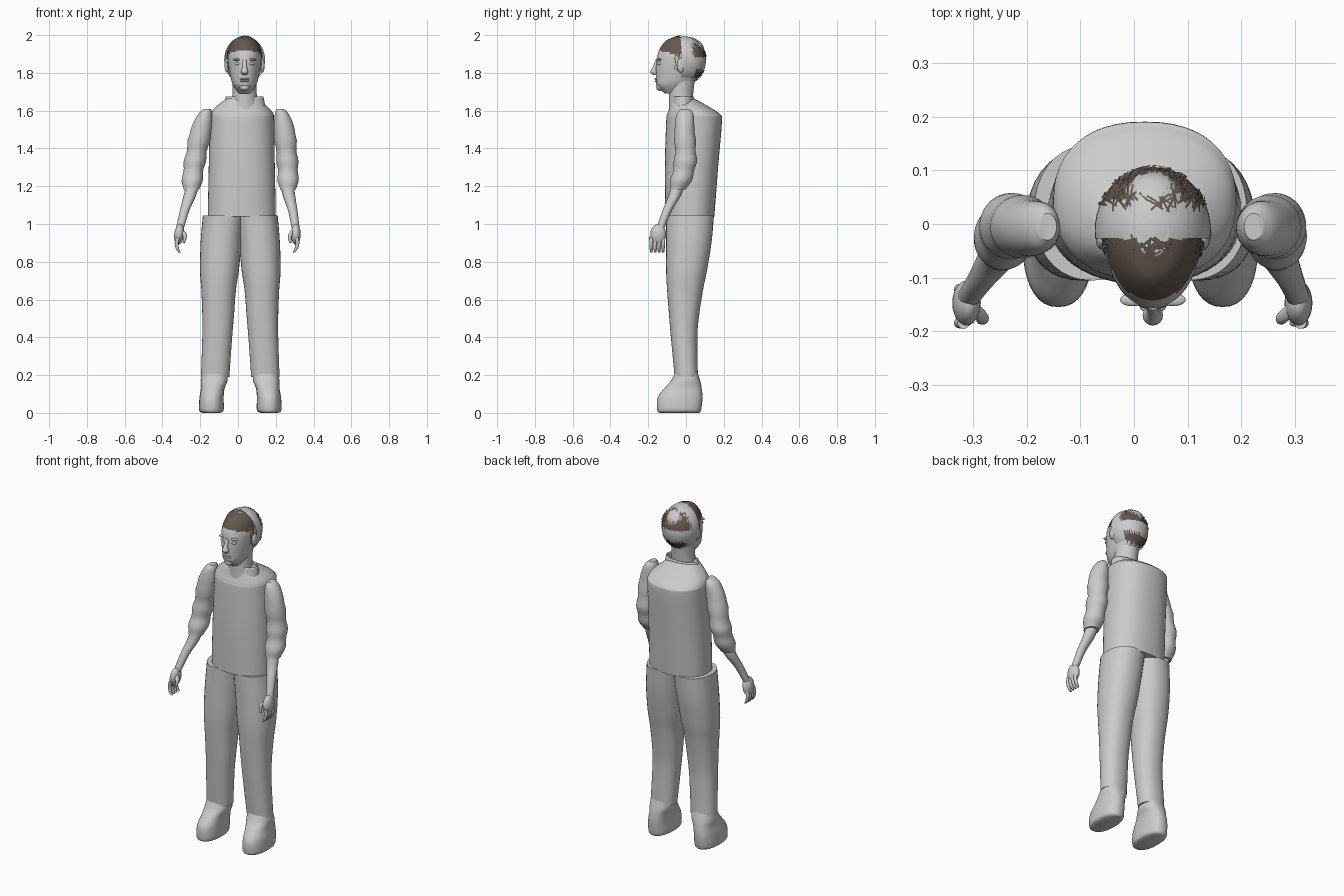
import bpy, bmesh, math, random
from mathutils import Vector, Matrix

random.seed(4)
old_cube = bpy.data.objects.get("Cube")
if old_cube:
    bpy.data.objects.remove(old_cube, do_unlink=True)


def material(name, colour):
    mat = bpy.data.materials.new(name)
    mat.use_nodes = True
    mat.diffuse_color = colour
    mat.node_tree.nodes["Principled BSDF"].inputs["Base Color"].default_value = colour
    return mat


GREY = material("plain_grey", (.6, .6, .6, 1))
HAIR = material("dark_brown_hair", (.13, .1, .08, 1))
parts = []


def finish(name, bm, mats=(GREY,)):
    bmesh.ops.recalc_face_normals(bm, faces=bm.faces)
    mesh = bpy.data.meshes.new(name)
    bm.to_mesh(mesh)
    bm.free()
    for mat in mats:
        mesh.materials.append(mat)
    part = bpy.data.objects.new(name, mesh)
    bpy.context.collection.objects.link(part)
    parts.append(part)
    return part


def finish_pair(name, bm, axis):
    """Make the left part and its mirror image across the line x = axis(z)."""
    twin = bm.copy()
    for vert in twin.verts:
        vert.co.x = 2 * axis(vert.co.z) - vert.co.x
    finish("left_" + name, bm)
    finish("right_" + name, twin)


def body_axis(z):
    return .012


def arm_axis(z):
    # The right arm swings outward a little more than the left
    return (z - 1) / 20


def catmull_rom(p, q, r, s, t):
    return q + (r - p) * t / 2 + (p - 2.5*q + 2*r - s/2) * t**2 + (3*q - p - 3*r + s) * t**3 / 2


def smooth_sections(sections, steps=5):
    padded = [sections[0], *sections, sections[-1]]
    for group in zip(padded, padded[1:], padded[2:], padded[3:]):
        for step in range(steps):
            yield [catmull_rom(*values, step / steps) for values in zip(*group)]
    yield sections[-1]


def loft(sections, sides=36, power=2, caps=True):
    """Join rounded sections, each (z, left edge, right edge, front, back)."""
    bm = bmesh.new()
    rings = []
    for z, x0, x1, y0, y1 in smooth_sections(sections):
        ring = []
        for i in range(sides):
            angle = math.tau * i / sides
            c, s = (math.copysign(abs(k) ** (2 / power), k)
                    for k in (math.cos(angle), math.sin(angle)))
            ring.append(bm.verts.new(((x0 + x1 + c * (x1 - x0)) / 2,
                                      (y0 + y1 + s * (y1 - y0)) / 2, z)))
        rings.append(ring)
    for low, high in zip(rings, rings[1:]):
        for i in range(sides):
            bm.faces.new((low[i - 1], low[i], high[i], high[i - 1]))
    if caps:
        bm.faces.new(rings[0])
        bm.faces.new(rings[-1])
    return bm


def centred(middle, sections):
    return [(z, middle - half, middle + half, y0, y1) for z, half, y0, y1 in sections]


def limb(*points):
    """Round limb through points given as (x, y, z, radius)."""
    return loft([(z, x - r, x + r, y - r, y + r) for x, y, z, r in points], sides=16)


def ellipsoid(centre, radii, segments=24):
    bm = bmesh.new()
    bmesh.ops.create_uvsphere(bm, u_segments=segments, v_segments=segments // 2, radius=1)
    place = Matrix.Translation(centre) @ Matrix.Diagonal((*radii, 1))
    bmesh.ops.transform(bm, matrix=place, verts=bm.verts)
    return bm


# Shirt body
finish("shirt_body", loft(centred(.02, [
    (1.04, .18, -.11, .15), (1.3, .175, -.112, .17), (1.54, .17, -.105, .19),
    (1.58, .168, -.1, .18), (1.61, .148, -.09, .14), (1.65, .1, -.08, .07),
    (1.665, .08, -.07, .04)]), sides=48, power=2.3))

# Standing collar with a notch at the front
HEAD_X = .035
COLLAR_BASE = 1.62
collar_bm = loft(centred(HEAD_X, [(COLLAR_BASE, .11, -.08, .05), (1.675, .1, -.072, .04)]),
                 sides=48, caps=False)
for vert in collar_bm.verts:
    if vert.co.y < 0:
        depth = max(0, .04 - abs(vert.co.x - HEAD_X))
        vert.co.z -= depth * (vert.co.z - COLLAR_BASE) * 18
collar = finish("shirt_collar", collar_bm)
collar.modifiers.new("thickness", "SOLIDIFY").thickness = .006

# Sleeves with soft folds around the elbows
sleeve = loft([
    (1.61, .205, .24, -.03, .02), (1.58, .195, .27, -.05, .04), (1.5, .19, .3, -.06, .045),
    (1.35, .205, .315, -.06, .055), (1.26, .21, .32, -.075, .04), (1.18, .22, .31, -.09, 0)])
sleeve.normal_update()
for vert in sleeve.verts:
    if vert.co.z < 1.45:
        vert.co += vert.normal * .004 * math.sin(60 * vert.co.z)
finish_pair("sleeve", sleeve, arm_axis)

# Forearms and hands
finish_pair("forearm", limb((.26, -.04, 1.22, .035), (.27, -.06, 1.15, .033),
                            (.29, -.1, 1.07, .025), (.305, -.135, .98, .021)), arm_axis)
finish_pair("palm", ellipsoid((.306, -.147, .945), (.026, .042, .055)), arm_axis)
for i, finger in enumerate(("index", "middle", "ring", "little")):
    y = -.184 + i / 48
    finish_pair(finger + "_finger", limb((.31, y, .93, .011), (.315, y, .9, .01),
                                         (.308, y, .87, .009), (.295, y, .85, .006)), arm_axis)
finish_pair("thumb", limb((.3, -.155, .97, .013), (.275, -.175, .94, .011),
                          (.277, -.18, .9, .006)), arm_axis)

# Trouser legs
finish_pair("trouser_leg", loft([
    (.19, .07, .22, -.06, .063), (.4, .055, .213, -.08, .06), (.52, .045, .213, -.09, .07),
    (.65, .035, .218, -.1, .09), (.75, .02, .225, -.105, .11),
    (.9, .005, .222, -.105, .135), (1.045, -.01, .21, -.105, .148)], power=2.2), body_axis)

# Rounded shoes
finish_pair("shoe", loft([
    (0, .12, .21, -.14, .07), (.015, .1, .23, -.153, .08), (.08, .1, .228, -.15, .087),
    (.13, .095, .22, -.115, .083), (.17, .08, .22, -.08, .075),
    (.22, .08, .21, -.055, .06)], power=2.3), body_axis)

# Neck
finish("neck", loft(centred(HEAD_X, [
    (1.6, .08, -.09, .045), (1.67, .065, -.09, .037), (1.79, .065, -.09, .05)])))

# Head, with the front hairline coloured by height and depth
head = loft(centred(HEAD_X, [
    (1.69, .03, -.11, -.02), (1.73, .058, -.154, .025), (1.77, .073, -.159, .06),
    (1.85, .087, -.158, .1), (1.9, .088, -.15, .1), (1.945, .077, -.128, .09),
    (1.975, .055, -.1, .06), (1.99, .03, -.06, .02)]), sides=48)
for face in head.faces:
    spot = face.calc_center_median()
    hairline = 1.915 - .3 * max(0, abs(spot.x - HEAD_X) - .04)
    face.material_index = int(spot.y < -.025 and spot.z > hairline)
finish("head", head, (GREY, HAIR))

# Face features and ears
finish("nose", limb((HEAD_X, -.15, 1.87, .01), (HEAD_X, -.165, 1.83, .012),
                    (HEAD_X, -.17, 1.805, .019), (HEAD_X, -.16, 1.788, .011)))
for lip, z in (("upper_lip", 1.768), ("lower_lip", 1.756)):
    finish(lip, ellipsoid((HEAD_X, -.153, z), (.025, .013, .006)))
finish("chin", ellipsoid((HEAD_X, -.138, 1.723), (.026, .02, .018)))
for feature, offset, y, z, radii in (
        ("eye", .036, -.14, 1.848, (.016, .012, .008)),
        ("brow", .038, -.141, 1.87, (.023, .012, .006)),
        ("ear", .094, -.028, 1.84, (.012, .02, .038))):
    finish_pair(feature, ellipsoid((HEAD_X + offset, y, z), radii), lambda z: HEAD_X)

# Shell behind the ears, with hair patches on the crown and nape
SCALP = Vector((HEAD_X, -.012, 1.868))
BACK = Vector((.108, .118, .126))
FRONT = Vector((.09, .132, .128))
shell = ellipsoid(SCALP, BACK, 48)
for point, outward in (((0, -.027, 0), (0, -1, 0)), ((0, 0, 1.775), (0, 0, -1))):
    bmesh.ops.bisect_plane(shell, geom=shell.verts[:] + shell.edges[:] + shell.faces[:],
                           plane_co=point, plane_no=outward, clear_outer=True)
for face in shell.faces:
    spot = face.calc_center_median()
    face.material_index = int(spot.y > .045 and not 1.81 < spot.z < 1.89)
finish("back_hair_shell", shell, (GREY, HAIR))


# Thin hair strands scattered over the scalp
def scatter(name, count, grows_at, radii, length, spread):
    bm = bmesh.new()
    while count:
        normal = Vector([random.gauss(0, 1) for axis in "xyz"]).normalized()
        root = SCALP + normal * radii
        if not grows_at(root):
            continue
        count -= 1
        flow = Vector((random.uniform(-spread, spread), .3 * normal.y, -.5))
        flow = (flow - normal * flow.dot(normal)).normalized()
        across = flow.cross(normal) * .002
        half = flow * length / 2
        path = root - half, root + normal * .004, root + half + normal * .003
        rows = [[bm.verts.new(p - across), bm.verts.new(p + across)] for p in path]
        for a, b in zip(rows, rows[1:]):
            bm.faces.new((*a, *reversed(b)))
    finish(name, bm, (HAIR,))


scatter("front_hair_strands", 190, lambda p: p.y < -.03 and p.z > 1.925, FRONT, .035, .6)
scatter("sideburn_strands", 50, lambda p: -.06 < p.y < -.025 and 1.82 < p.z < 1.93,
        FRONT * 1.03, .03, .1)
scatter("crown_hair_strands", 170, lambda p: p.y > .035 and p.z > 1.89, BACK, .035, .6)
scatter("nape_hair_strands", 50, lambda p: p.y > .05 and p.z < 1.805, BACK, .05, .2)

# Smooth shading with sharp edges kept
bpy.ops.object.select_all(action="DESELECT")
for part in parts:
    part.select_set(True)
bpy.context.view_layer.objects.active = collar
bpy.ops.object.shade_smooth_by_angle(angle=math.radians(40))
